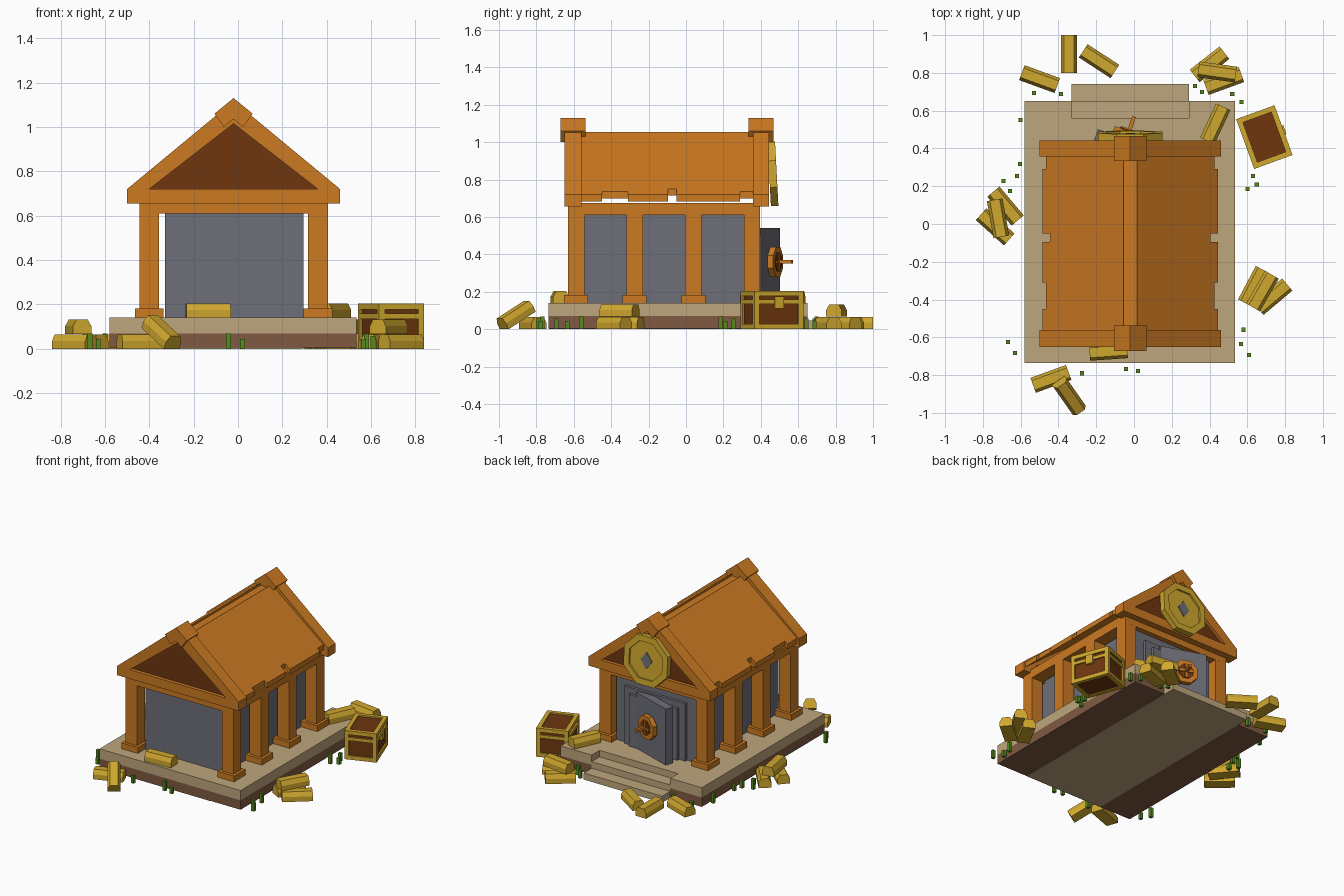
import bpy, bmesh, math
from mathutils import Matrix, Vector

if "Cube" in bpy.data.objects:
    bpy.data.objects.remove(bpy.data.objects["Cube"])

def mat(name, r, g, b):
    m = bpy.data.materials.new(name)
    lin = lambda c: ((c / 255 + 0.055) / 1.055) ** 2.4
    m.diffuse_color = (lin(r), lin(g), lin(b), 1)
    m.use_nodes = True
    m.node_tree.nodes["Principled BSDF"].inputs["Base Color"].default_value = m.diffuse_color
    return m

ORANGE = mat("orange wood", 204, 122, 34)
GREY = mat("steel grey", 110, 110, 121)
TAN = mat("tan stone", 190, 166, 125)
EARTH = mat("brown stone", 128, 90, 66)
GOLD = mat("gold", 208, 168, 46)
BROWN = mat("dark brown", 110, 54, 15)
GREEN = mat("grass green", 88, 138, 30)
CX = -0.02  # building centre line

def prism(pts, w0, w1, f):
    """Profile (u, v) swept from w0 to w1; f maps (u, v, w) to a point."""
    return [[f(u, v, w) for u, v in pts] for w in (w0, w1)]

def box(x0, x1, y0, y1, z0, z1):
    return prism([(x0, y0), (x1, y0), (x1, y1), (x0, y1)], z0, z1, lambda u, v, w: (u, v, w))

def along_y(pts, y0, y1):
    return prism([(u + CX, v) for u, v in pts], y0, y1, lambda u, v, w: (u, w, v))

def build(name, material, parts, matrix=None):
    bm = bmesh.new()
    for a, b in parts:
        va, vb = [bm.verts.new(p) for p in a], [bm.verts.new(p) for p in b]
        bm.faces.new(va)
        bm.faces.new(vb[::-1])
        n = len(va)
        for i in range(n):
            bm.faces.new((va[i], vb[i], vb[(i + 1) % n], va[(i + 1) % n]))
    bmesh.ops.recalc_face_normals(bm, faces=bm.faces)
    me = bpy.data.meshes.new(name)
    bm.to_mesh(me)
    bm.free()
    me.materials.append(material)
    ob = bpy.data.objects.new(name, me)
    if matrix:
        ob.matrix_world = matrix
    bpy.context.collection.objects.link(ob)
    return ob

def octagon(r):
    return [(r * math.cos(math.radians(22.5 + 45 * i)), r * math.sin(math.radians(22.5 + 45 * i))) for i in range(8)]

def place(x, y, z, yaw=0, pitch=0):
    return (Matrix.Translation((x, y, z)) @ Matrix.Rotation(math.radians(yaw), 4, 'Z')
            @ Matrix.Rotation(math.radians(pitch), 4, 'Y'))

# Platform with a stair notch at the back
outline = [(-.58, -.735), (.535, -.735), (.535, .65), (.29, .65), (.29, .56), (-.33, .56), (-.33, .65), (-.58, .65)]
flat = lambda u, v, w: (u, v, w)
build("platform_lower", EARTH, [prism(outline, .003, .07, flat)])
build("platform_upper", TAN, [prism(outline, .07, .14, flat)])
build("steps", TAN, [box(-.33, .29, -.733, .74, 0, .047), box(-.33, .29, .5, .65, .02, .093)])

# Vault walls
build("walls", GREY, [box(-.33, .295, -.57, .36, .14, .64)])

# Columns with footings and top beams
cols, feet = [], []
for s in (-1, 1):
    x = CX + s * .38
    for i in range(4):
        y = -.5875 + i * .3133
        cols.append(box(x - .045, x + .045, y - .0435, y + .0435, .14, .66))
        feet.append(box(x - .065, x + .065, y - .064, y + .064, .14, .182))
build("columns", ORANGE, cols)
build("column_feet", ORANGE, feet)
build("beams", ORANGE, [box(CX + s * .38 - .045, CX + s * .38 + .045, -.631, .396, .61, .675) for s in (-1, 1)]
      + [box(CX - .425, CX + .425, y, y + .087, .61, .66) for y in (-.631, .309)])

# Gable frames, gable panels and ridge caps at both ends
half = [(0, 1.117), (.48, .72), (.38, .72), (0, 1.015)]
cap = [(0, 1.13), (.086, 1.06), (.044, 1.0), (0, 1.035)]
mirror = lambda pts: [(-u, v) for u, v in pts]
frames, panels, caps = [], [], []
for y0, y1 in ((-.65, -.56), (.357, .443)):
    frames += [along_y(p, y0, y1) for p in (half, mirror(half))]
    frames.append(along_y([(-.48, .655), (.48, .655), (.48, .72), (-.48, .72)], y0, y1))
    ym = (y0 + y1) / 2
    panels.append(along_y([(-.4, .71), (.4, .71), (0, 1.03)], ym - .02, ym + .02))
    caps += [along_y(p, ym - .067, ym + .067) for p in (cap, mirror(cap))]
build("gable_frames", ORANGE, frames)
build("gable_panels", BROWN, panels)
build("ridge_caps", ORANGE, caps)

# Roof slopes with ragged eaves, outline in (y, distance from ridge)
eave = []
for y0, y1, d in ((-.56, -.45, .465), (-.45, -.31, .445), (-.31, -.095, .465),
                  (-.095, -.05, .425), (-.05, .29, .465), (.29, .36, .445)):
    eave += [(y0, d), (y1, d)]
slope = [(-.56, .035)] + eave + [(.36, .035)]
for s, n in ((-1, "left"), (1, "right")):
    build("roof_" + n, ORANGE, [prism(slope, 0, .036, lambda u, v, w: (CX + s * v, u, 1.055 - (v - .035) * .78 - w))])
build("ridge_beam", ORANGE, [box(CX - .036, CX + .036, -.56, .36, 1.0, 1.04)])

# Vault door frame, ajar door and wheel (local y points out of the door)
build("door_frame", GREY, [box(-.26, .22, .35, .38, .14, .55), box(-.21, .17, .35, .4, .14, .51)])
door = place(-.04, .45, .34, -19)
build("door", GREY, [box(-.16, .16, -.06, 0, -.2, .2)], door)
xz = lambda u, v, w: (u, w, v + .02)
build("wheel_rim", ORANGE, [prism(octagon(.087), .012, .045, xz)], door)
build("wheel_face", BROWN, [prism(octagon(.055), .03, .049, xz)], door)
build("wheel_handle", ORANGE, [box(-.01, .01, 0, .125, .01, .03), box(-.05, .05, .04, .056, .012, .028),
                               box(-.008, .008, .04, .056, -.03, .07)], door)

# Round emblem on the back gable
coin = Matrix.Translation((CX, .465, .83)) @ Matrix.Rotation(math.radians(3), 4, 'X')
cy = lambda u, v, w: (u, w, v)
ring = octagon(.186)
inner = octagon(.14)
rim = [prism([ring[i], ring[(i + 1) % 8], inner[(i + 1) % 8], inner[i]], -.02, .02, cy) for i in range(8)]
build("emblem_rim", GOLD, rim, coin)
build("emblem_face", GOLD, [prism(octagon(.145), -.015, .008, cy)], coin)
build("emblem_diamond", GREY, [prism([(0, .06), (.045, 0), (0, -.06), (-.045, 0)], .005, .014, cy)], coin)

# Gold bars: x, y, z, yaw, pitch
bar = [(-.042, 0), (.042, 0), (.042, .035), (.026, .065), (-.026, .065), (-.042, .035)]
bars = [(-.344, .9, 0, 90, 0), (-.185, .862, 0, -33, 0), (-.5, .767, 0, -20, 0),
        (.4, .845, 0, 38, 0), (.475, .757, 0, 20, 0), (.44, .805, .067, -8, 0),
        (.43, .53, .14, 65, 0), (-.68, .095, 0, -50, 0), (-.735, -.015, 0, -42, 0),
        (-.72, .03, .067, -80, 0), (.635, -.33, 0, 62, 0), (.735, -.385, 0, 40, 0),
        (.68, -.355, .067, 60, 0), (-.44, -.82, 0, 20, 0), (-.35, -.9, .047, -55, 28),
        (-.135, -.675, .14, 4, 0)]
for i, (x, y, z, yaw, pitch) in enumerate(bars):
    build("gold_bar_%d" % (i + 1), GOLD, [prism(bar, -.1, .1, lambda u, v, w: (w, u, v))], place(x, y, z, yaw, pitch))

# Treasure chest: brown core, gold edge strips, band and lock
chest = place(.69, .46, 0, -70)
L, W, H, t = .14, .108, .205, .028
build("chest_core", BROWN, [box(-L + .01, L - .01, -W + .01, W - .01, .005, H - .01)], chest)
strips = []
for a in (-1, 1):
    x0, x1 = sorted((a * L, a * (L - t)))
    y0, y1 = sorted((a * W, a * (W - t)))
    for z0, z1 in ((0, t), (.135, .158), (H - t, H)):
        strips.append(box(x0, x1, -W, W, z0, z1))
        strips.append(box(-L, L, y0, y1, z0, z1))
    for b in (-1, 1):
        v0, v1 = sorted((b * W, b * (W - t)))
        strips.append(box(x0, x1, v0, v1, 0, H))
build("chest_trim", GOLD, strips, chest)
build("chest_lock", GOLD, [box(-.025, .025, W - .02, W + .008, .11, .175)], chest)

# Grass blades around the platform
blades = [(-.53, .693), (-.386, .688), (-.6, .55), (-.603, .317), (-.62, .254), (-.69, .228), (-.656, .175),
          (.323, .73), (.36, .698), (.52, .688), (.57, .645), (.6, .185), (.65, .21), (.63, .254),
          (.58, -.56), (.566, -.635), (.608, -.693), (-.667, -.624), (-.63, -.683), (-.275, -.79),
          (-.042, -.767), (.021, -.778)]
build("grass", GREEN, [box(x - .011, x + .011, y - .011, y + .011, 0, .045 + .012 * (i % 3))
                       for i, (x, y) in enumerate(blades)])
